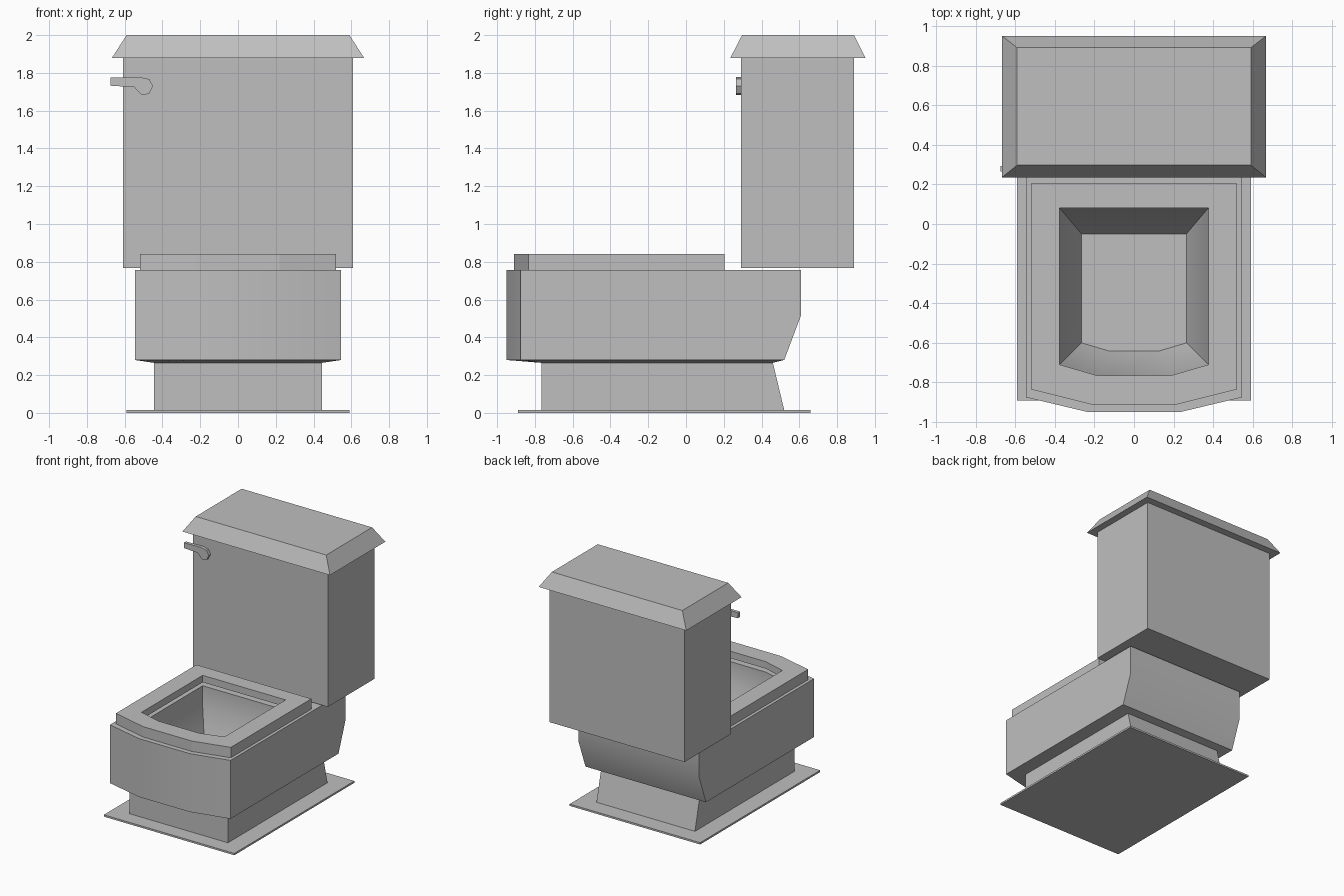
import bpy
import bmesh
import math

cube = bpy.data.objects.get("Cube")
if cube:
    bpy.data.objects.remove(cube, do_unlink=True)

grey = bpy.data.materials.new("porcelain_grey")
grey.use_nodes = True
colour = (0.52, 0.52, 0.52, 1)
grey.diffuse_color = colour
grey.node_tree.nodes["Principled BSDF"].inputs["Base Color"].default_value = colour


def outline(half, back, corner, front, flat, z):
    """Six-sided plan: square back, front bowed between its corners."""
    return [(half, back, z), (-half, back, z), (-half, corner, z),
            (-flat, front, z), (flat, front, z), (half, corner, z)]


def rect(half, front, back, z):
    return [(half, back, z), (-half, back, z), (-half, front, z), (half, front, z)]


def loft(name, rings, closed=False, smooth=None):
    """Skin a stack of rings, capping the ends or joining last to first."""
    bm = bmesh.new()
    loops = [[bm.verts.new(p) for p in ring] for ring in rings]
    pairs = list(zip(loops, loops[1:]))
    if closed:
        pairs.append((loops[-1], loops[0]))
    else:
        bm.faces.new(loops[0])
        bm.faces.new(loops[-1])
    n = len(rings[0])
    for a, b in pairs:
        for i in range(n):
            j = (i + 1) % n
            bm.faces.new((a[i], a[j], b[j], b[i]))
    bmesh.ops.recalc_face_normals(bm, faces=bm.faces)
    mesh = bpy.data.meshes.new(name)
    bm.to_mesh(mesh)
    bm.free()
    mesh.materials.append(grey)
    obj = bpy.data.objects.new(name, mesh)
    bpy.context.collection.objects.link(obj)
    if smooth:
        bpy.ops.object.select_all(action='DESELECT')
        obj.select_set(True)
        bpy.context.view_layer.objects.active = obj
        bpy.ops.object.shade_smooth_by_angle(angle=math.radians(smooth))
    return obj


# Floor plate and tapered pedestal
loft("floor_plate", [rect(0.59, -0.89, 0.66, z) for z in (0, 0.015)])
loft("pedestal", [rect(0.445, -0.765, 0.52, 0.015),
                  rect(0.445, -0.765, 0.46, 0.265)])

# Bowl: outer wall from the underside up, then over the rim into the basin
outer = [outline(0.545, back, -0.875, -0.95, 0.23, z)
         for back, z in ((0.52, 0.28), (0.61, 0.52), (0.61, 0.757))]
hole = (0.375, 0.08, -0.71, -0.765, 0.185)
loft("bowl", [outline(0.445, 0.46, -0.765, -0.766, 0.2, 0.265), *outer,
              outline(*hole, 0.757), outline(*hole, 0.58),
              outline(0.265, -0.05, -0.6, -0.64, 0.13, 0.3)], smooth=30)

# Seat ring, its underside lifted slightly towards the opening
seat = (0.52, 0.205, -0.835, -0.91, 0.22)
loft("seat", [outline(*seat, 0.757), outline(*seat, 0.842),
              outline(*hole, 0.842), outline(*hole, 0.785)], closed=True)

# Tank and bevelled lid
loft("tank", [rect(0.61, 0.29, 0.89, z) for z in (0.767, 1.88)])
loft("tank_lid", [rect(0.667, 0.235, 0.95, 1.88), rect(0.59, 0.297, 0.89, 2)])

# Flush lever: a flat profile extruded forward from the tank
lever = [(-0.675, 1.775), (-0.675, 1.732), (-0.55, 1.725), (-0.51, 1.682),
         (-0.47, 1.69), (-0.45, 1.73), (-0.47, 1.767), (-0.52, 1.778)]
loft("flush_lever", [[(x, y, z) for x, z in lever] for y in (0.265, 0.292)])
